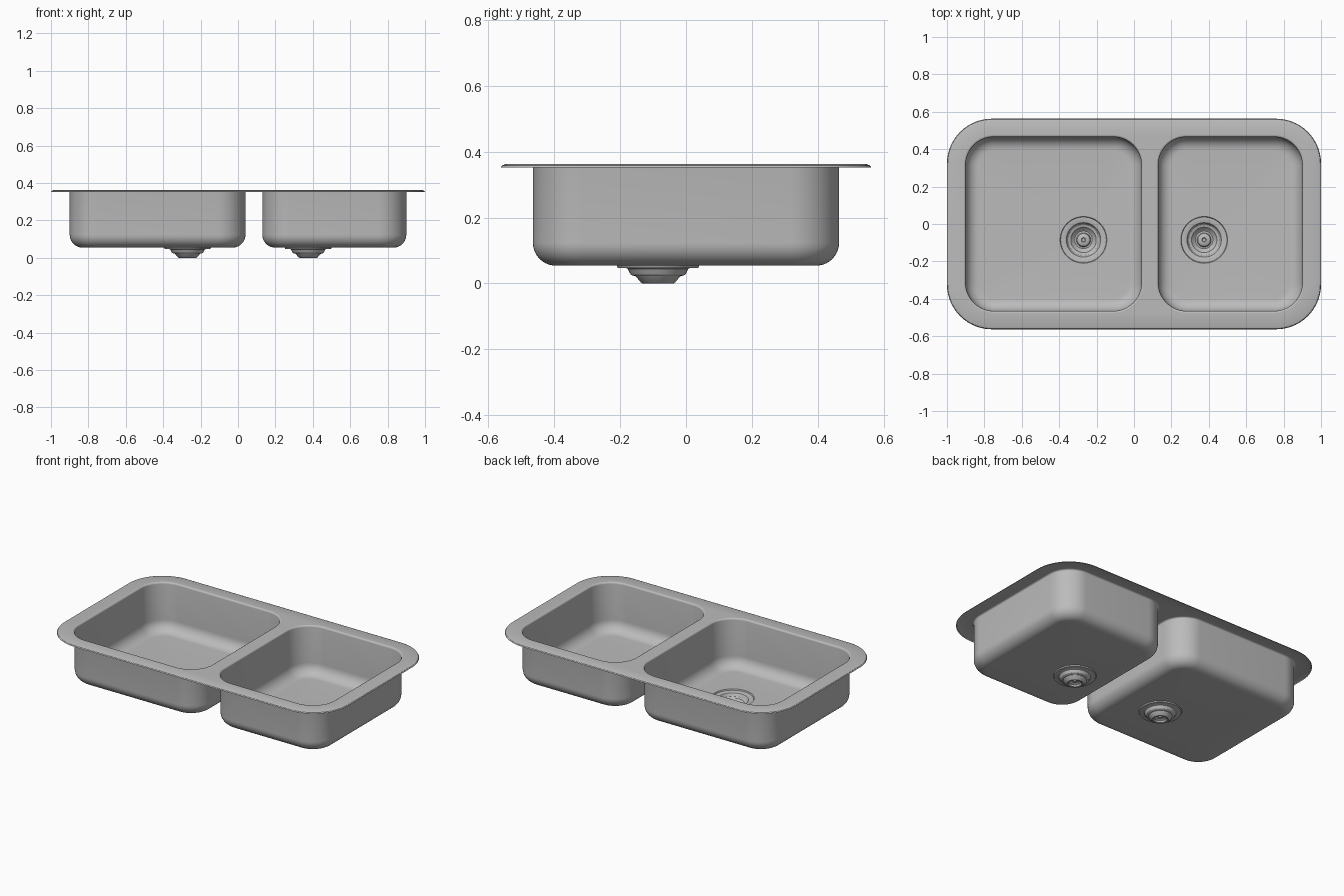
import bpy, bmesh, math

if "Cube" in bpy.data.objects:
    bpy.data.objects.remove(bpy.data.objects["Cube"])

steel = bpy.data.materials.new("brushed steel grey")
steel.diffuse_color = (0.5, 0.5, 0.5, 1)
steel.use_nodes = True
steel.node_tree.nodes["Principled BSDF"].inputs["Base Color"].default_value = steel.diffuse_color

TOP, FLOOR = 0.362, 0.054
DRAIN_Y, DRAIN_R = -0.085, 0.125
# x0, x1, y0, y1, corner radius, drain x
BOWLS = {"large": (-0.9, 0.04, -0.465, 0.465, 0.15, -0.27),
         "small": (0.13, 0.9, -0.465, 0.465, 0.15, 0.375)}


def rounded_rect(bm, x0, x1, y0, y1, r, z, grow=0.0, n=14):
    """Counter-clockwise rounded rectangle loop, offset outward by grow."""
    pts = []
    for k, (cx, cy) in enumerate([(x1 - r, y1 - r), (x0 + r, y1 - r),
                                  (x0 + r, y0 + r), (x1 - r, y0 + r)]):
        for i in range(n + 1):
            a = math.pi / 2 * (k + i / n)
            pts.append((cx + (r + grow) * math.cos(a), cy + (r + grow) * math.sin(a), z))
    return [bm.verts.new(p) for p in pts]


def circle(bm, cx, cy, r, z, n=48):
    return [bm.verts.new((cx + r * math.cos(2 * math.pi * i / n),
                          cy + r * math.sin(2 * math.pi * i / n), z)) for i in range(n)]


def loft(bm, loops):
    """Skin between loops, ordered from outside to inside (normals up/inward)."""
    for a, b in zip(loops, loops[1:]):
        for i in range(len(a)):
            j = (i + 1) % len(a)
            bm.faces.new((a[i], a[j], b[j], b[i]))


def fill(bm, loops):
    """Flat fill between an outer loop and its holes."""
    edges = []
    for l in loops:
        for a, b in zip(l, l[1:] + l[:1]):
            edges.append(bm.edges.get((a, b)) or bm.edges.new((a, b)))
    res = bmesh.ops.triangle_fill(bm, edges=edges, use_beauty=True, normal=(0, 0, 1))
    for f in res["geom"]:
        if isinstance(f, bmesh.types.BMFace):
            f.normal_update()
            if f.normal.z < 0:
                f.normal_flip()


def finish(bm, name):
    me = bpy.data.meshes.new(name)
    bm.to_mesh(me)
    bm.free()
    me.materials.append(steel)
    ob = bpy.data.objects.new(name, me)
    bpy.context.collection.objects.link(ob)
    bpy.ops.object.select_all(action='DESELECT')
    ob.select_set(True)
    bpy.context.view_layer.objects.active = ob
    bpy.ops.object.shade_smooth_by_angle(angle=math.radians(30))
    return ob


# Rim plate with two bowl openings and a bevelled outer edge
LIP = 0.01
bm = bmesh.new()
outer = [rounded_rect(bm, -1, 1, -0.563, 0.563, 0.24, z, g)
         for g, z in ((0, 0.352), (-0.004, 0.358), (-0.014, TOP))]
loft(bm, outer)
holes = [rounded_rect(bm, *b[:5], TOP, LIP) for b in BOWLS.values()]
fill(bm, [outer[-1]] + holes)
finish(bm, "sink_rim")

for name, b in BOWLS.items():
    # Bowl: rolled lip, straight wall, rounded foot, floor with drain opening
    prof = [(LIP * (1 - math.sin(t)), TOP - LIP * (1 - math.cos(t)))
            for t in (math.pi / 2 * i / 4 for i in range(5))]
    F = 0.07
    prof += [(-F * (1 - math.cos(t)), FLOOR + F * (1 - math.sin(t)))
             for t in (math.pi / 2 * i / 10 for i in range(11))]
    bm = bmesh.new()
    loops = [rounded_rect(bm, *b[:5], z, g) for g, z in prof]
    loft(bm, loops)
    fill(bm, [loops[-1], circle(bm, b[5], DRAIN_Y, DRAIN_R, FLOOR)])
    finish(bm, name + "_bowl")

    # Drain: stepped cup with a raised centre
    bm = bmesh.new()
    steps = [(DRAIN_R, FLOOR), (0.122, 0.047), (0.098, 0.047), (0.092, 0.044),
             (0.083, 0.027), (0.078, 0.024), (0.068, 0.022), (0.052, 0.003),
             (0.047, 0.0), (0.038, 0.002), (0.034, 0.012), (0.026, 0.017),
             (0.012, 0.018), (0.009, 0.012)]
    loops = [circle(bm, b[5], DRAIN_Y, r, z) for r, z in steps]
    loft(bm, loops)
    bm.faces.new(loops[-1])
    finish(bm, name + "_drain")
